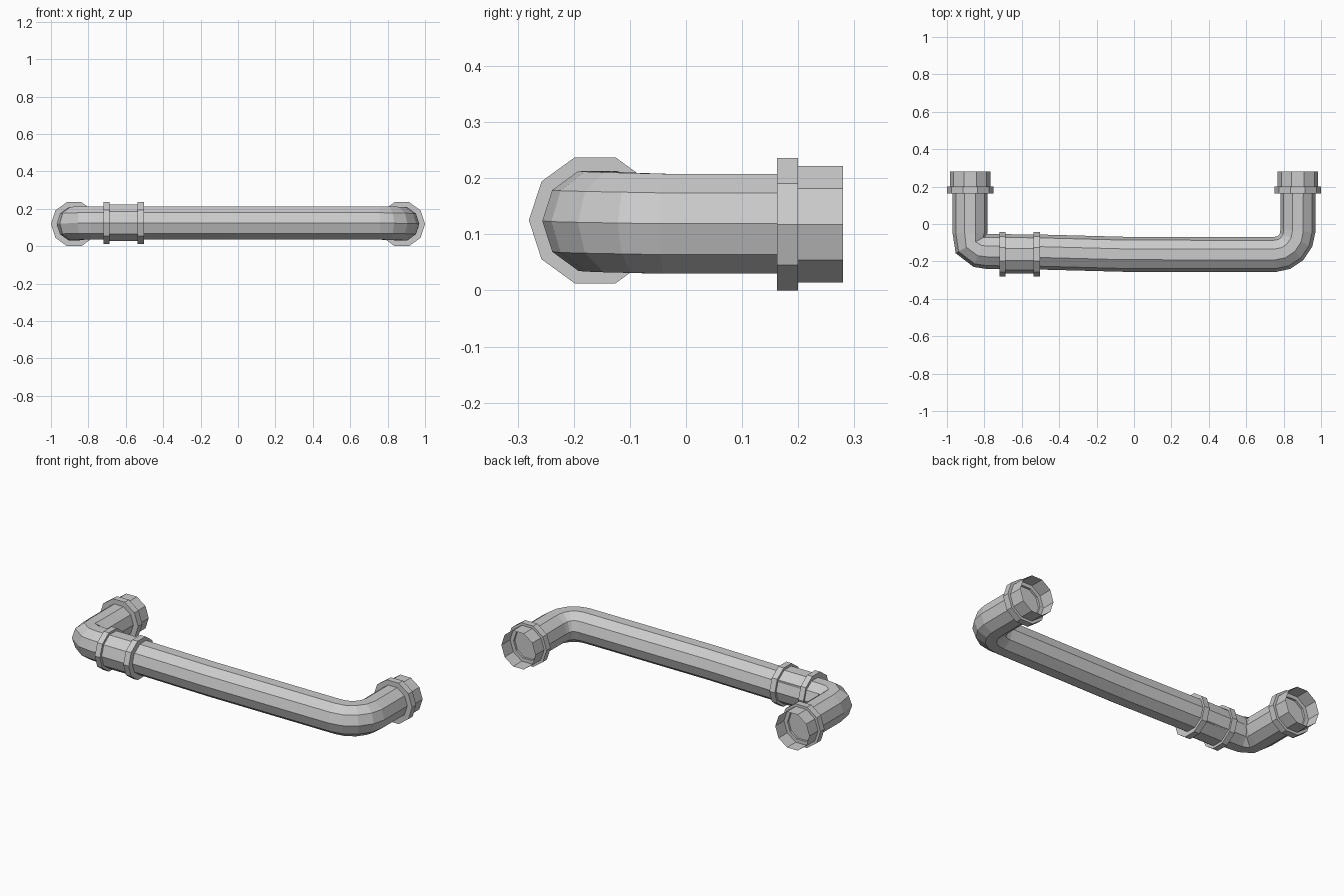
import bpy, bmesh, math
from mathutils import Vector

if "Cube" in bpy.data.objects:
    bpy.data.objects.remove(bpy.data.objects["Cube"])

N = 10          # sides of every round part
R = 0.0936      # pipe radius
UP = Vector((0, 0, 1))


def finish(name, bm):
    bmesh.ops.recalc_face_normals(bm, faces=bm.faces)
    me = bpy.data.meshes.new(name)
    bm.to_mesh(me)
    bm.free()
    ob = bpy.data.objects.new(name, me)
    bpy.context.collection.objects.link(ob)
    return ob


def ring(bm, centre, side, radius):
    return [bm.verts.new(centre + radius * (math.cos(2 * math.pi * i / N) * side
                                            + math.sin(2 * math.pi * i / N) * UP))
            for i in range(N)]


def bridge(bm, a, b):
    for i in range(N):
        j = (i + 1) % N
        bm.faces.new((a[i], a[j], b[j], b[i]))


def sweep(name, path):
    """Capped pipe along a nearly flat path."""
    pts = [Vector(p) for p in path]
    bm = bmesh.new()
    rings = []
    for i, p in enumerate(pts):
        d = Vector((0, 0, 0))
        if i > 0:
            d += (p - pts[i - 1]).normalized()
        if i < len(pts) - 1:
            d += (pts[i + 1] - p).normalized()
        rings.append(ring(bm, p, d.cross(UP).normalized(), R))
    for a, b in zip(rings, rings[1:]):
        bridge(bm, a, b)
    bm.faces.new(rings[0])
    bm.faces.new(rings[-1])
    return finish(name, bm)


def lathe(name, origin, axis, profiles):
    """Turn open (radius, distance) profiles around a horizontal axis."""
    axis = Vector(axis)
    side = axis.cross(UP)
    bm = bmesh.new()
    for prof in profiles:
        rings = [ring(bm, Vector(origin) + axis * t, side, r) for r, t in prof]
        for a, b in zip(rings, rings[1:]):
            bridge(bm, a, b)
    return finish(name, bm)


# Main pipe: tight left elbow, long run, rounder right elbow
LEG, Z0, Z1, CAP = 0.876, 0.119, 0.124, 0.188
path = [(-LEG, CAP, Z0), (-LEG, -0.05, Z0), (-0.872, -0.11, 0.121),
        (-0.825, -0.142, Z1), (-0.78, -0.147, Z1), (-0.5, -0.15, Z1),
        (-0.05, -0.162, Z1)]
bend = 0.125
for k in range(5):
    a = math.radians(90 - 22.5 * k)
    path.append((LEG - bend + bend * math.cos(a), -0.163 + bend - bend * math.sin(a),
                 Z1 + (Z0 - Z1) * k / 4))
path.append((LEG, CAP, Z0))
sweep("pipe", path)

# Open end sockets, each with a collar and an inner seat
for label, s in (("left", -1), ("right", 1)):
    lathe(label + "_end_socket", (s * LEG, 0, 0.118), (0, 1, 0),
          [[(0.09, 0.162), (0.124, 0.162), (0.124, 0.2), (0.109, 0.2), (0.109, 0.28)],
           [(0.109, 0.2), (0.087, 0.2), (0.087, CAP)]])

# Coupling sleeve with a raised flange at each end
lathe("coupling", (0, -0.162, 0.125), (1, 0, 0),
      [[(0.085, -0.72), (0.118, -0.72), (0.118, -0.687), (0.103, -0.687),
        (0.103, -0.537), (0.118, -0.537), (0.118, -0.503), (0.085, -0.503)]])
